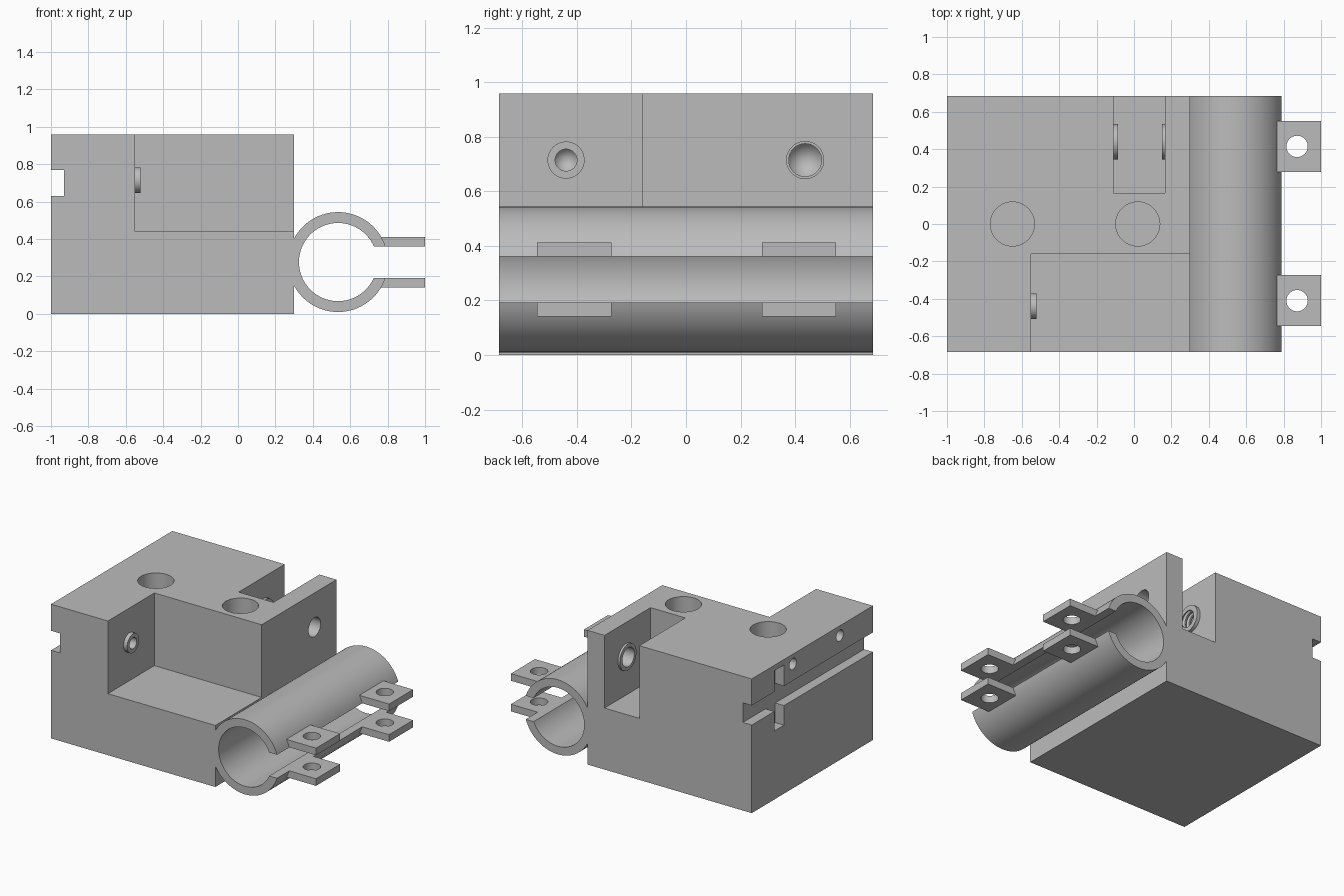
import bpy, bmesh, math
from mathutils import Matrix

cube = bpy.data.objects.get("Cube")
if cube:
    bpy.data.objects.remove(cube, do_unlink=True)

grey = bpy.data.materials.new("Plain grey")
grey.use_nodes = True
grey.diffuse_color = (0.5, 0.5, 0.5, 1)
grey.node_tree.nodes["Principled BSDF"].inputs["Base Color"].default_value = (0.5, 0.5, 0.5, 1)


def finish(name, bm):
    bmesh.ops.recalc_face_normals(bm, faces=bm.faces)
    mesh = bpy.data.meshes.new(name)
    bm.to_mesh(mesh)
    bm.free()
    mesh.materials.append(grey)
    ob = bpy.data.objects.new(name, mesh)
    bpy.context.collection.objects.link(ob)
    return ob


def box(name, x, y, z):
    bm = bmesh.new()
    bmesh.ops.create_cube(bm, size=1)
    for v in bm.verts:
        for i, (lo, hi) in enumerate((x, y, z)):
            v.co[i] = lo if v.co[i] < 0 else hi
    return finish(name, bm)


def lathe(name, profile, y=0, z=0, x=0, axis="X", steps=48):
    """Revolve (position, radius) pairs around the x or z axis."""
    bm = bmesh.new()
    vs = [bm.verts.new((p, r, 0)) for p, r in profile]
    es = [bm.edges.new(pair) for pair in zip(vs, vs[1:])]
    bmesh.ops.spin(bm, geom=vs + es, cent=(0, 0, 0), axis=(1, 0, 0),
                   angle=math.tau, steps=steps)
    bmesh.ops.remove_doubles(bm, verts=bm.verts, dist=1e-5)
    if axis == "Z":
        bm.transform(Matrix.Rotation(-math.pi / 2, 4, "Y"))
    bm.transform(Matrix.Translation((x, y, z)))
    return finish(name, bm)


def rod(name, lo, hi, r, **place):
    return lathe(name, [(lo, 0), (lo, r), (hi, r), (hi, 0)], **place)


def combine(target, tool, operation="DIFFERENCE"):
    mod = target.modifiers.new(operation.title(), "BOOLEAN")
    mod.operation = operation
    mod.solver = "EXACT"
    mod.object = tool
    bpy.context.view_layer.objects.active = target
    bpy.ops.object.modifier_apply(modifier=mod.name)
    bpy.data.objects.remove(tool, do_unlink=True)


def smooth(ob):
    bpy.ops.object.select_all(action="DESELECT")
    ob.select_set(True)
    bpy.context.view_layer.objects.active = ob
    bpy.ops.object.shade_smooth_by_angle(angle=math.radians(30))


# Block with front step, back slot and the grooved left side
body = box("body_block", (-1, 0.3), (-0.685, 0.685), (0, 0.96))
combine(body, box("step_cutter", (-0.55, 0.5), (-0.9, -0.16), (0.44, 1.2)))
combine(body, box("slot_cutter", (-0.11, 0.165), (0.165, 0.9), (0.44, 1.2)))
combine(body, box("groove_cutter", (-1.2, -0.93), (-0.9, 0.9), (0.63, 0.77)))
combine(body, box("cross_slot_cutter", (-1.2, -0.93), (0.32, 0.43), (0.49, 0.92)))

# Raised collars around the side holes
combine(body, rod("front_collar", -0.57, -0.522, 0.068, y=-0.44, z=0.715), "UNION")
combine(body, rod("slot_collar_inner", -0.13, -0.085, 0.094, y=0.44, z=0.715), "UNION")
combine(body, rod("slot_collar_outer", 0.15, 0.19, 0.094, y=0.44, z=0.715), "UNION")

# Upright blind holes in the top
for hx in (-0.65, 0.02):
    combine(body, rod("top_hole_cutter", 0.36, 1.2, 0.118, x=hx, axis="Z"))

# Drilled hole with a pointed end in the front step
combine(body, lathe("front_hole_cutter",
                    [(-0.76, 0), (-0.71, 0.04), (-0.45, 0.04), (-0.45, 0)],
                    y=-0.44, z=0.715))

# Threaded hole through the thin wall and into the block
thread = [(-0.40, 0), (-0.32, 0.06)]
for i in range(7):
    start = -0.31 + i * 0.033
    thread += [(start, 0.06), (start + 0.012, 0.071), (start + 0.022, 0.06)]
thread += [(-0.07, 0.06), (0.0, 0.068), (0.4, 0.068), (0.4, 0)]
combine(body, lathe("threaded_hole_cutter", thread, y=0.437, z=0.715))

# Small holes above the groove
for hy in (0.22, -0.31):
    combine(body, rod("small_hole_cutter", -1.2, -0.85, 0.04, y=hy, z=0.89))
smooth(body)

# Split tube clamp along the right side
CX, CZ, GAP = 0.535, 0.277, 0.084
bm = bmesh.new()
section = []
for r, turn in ((0.267, 1), (0.209, -1)):
    a = math.asin(GAP / r)
    arc = [a + (math.tau - 2 * a) * i / 72 for i in range(73)]
    section += [(CX + r * math.cos(t), -0.685, CZ + r * math.sin(t)) for t in arc[::turn]]
face = bm.faces.new([bm.verts.new(p) for p in section])
out = bmesh.ops.extrude_face_region(bm, geom=[face])
bmesh.ops.translate(bm, vec=(0, 1.37, 0),
                    verts=[g for g in out["geom"] if isinstance(g, bmesh.types.BMVert)])
smooth(finish("tube_clamp", bm))

# Clamp tabs with bolt holes
for end, ty in (("front", -0.41), ("back", 0.415)):
    for level, z0 in (("lower", 0.142), ("upper", 0.361)):
        tab = box(f"{end}_{level}_tab", (0.755, 1.0), (ty - 0.136, ty + 0.136), (z0, z0 + 0.051))
        combine(tab, rod("bolt_hole_cutter", z0 - 0.1, z0 + 0.15, 0.057, x=0.872, y=ty, axis="Z"))
        smooth(tab)
